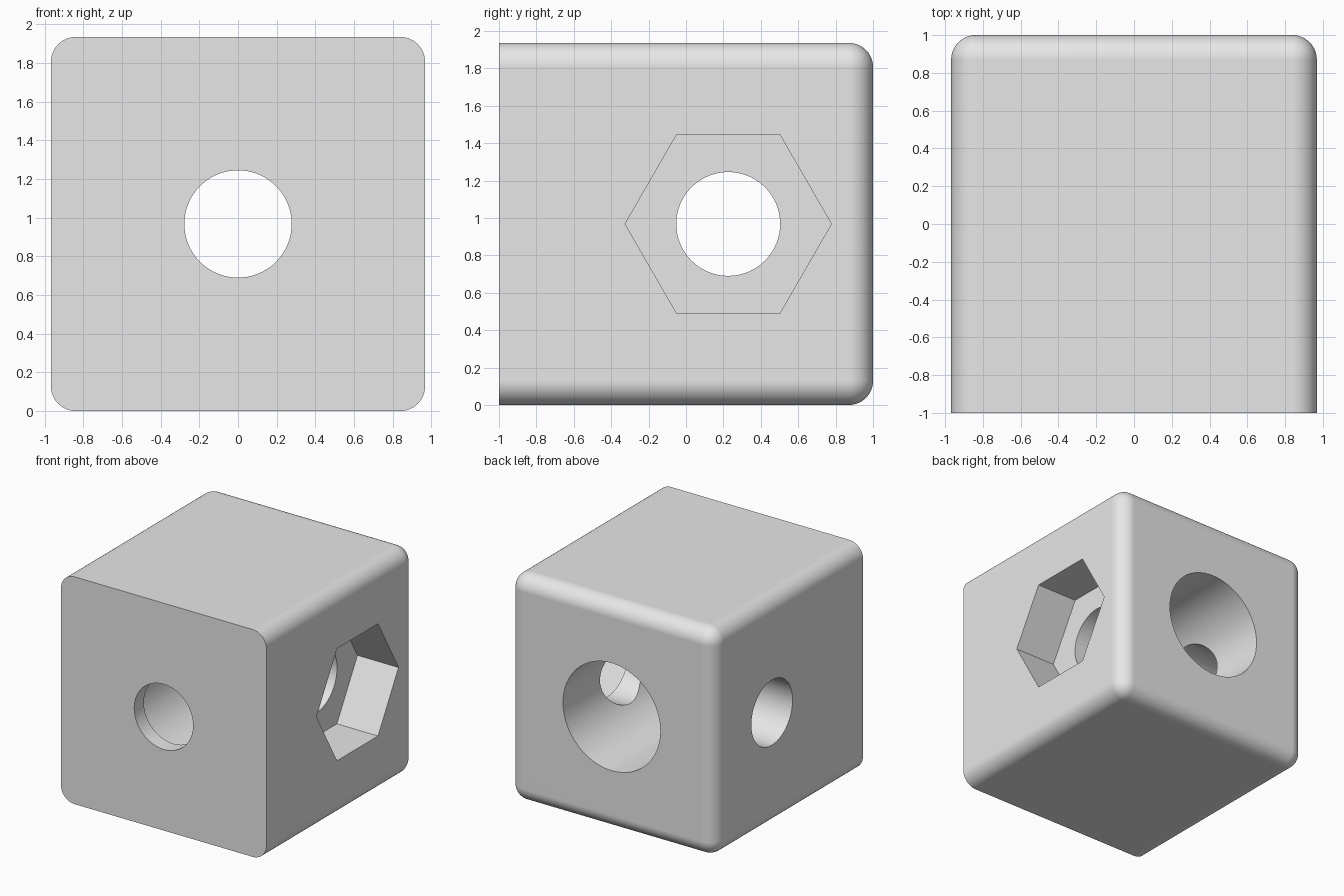
import bpy
import bmesh
import math

cube = bpy.data.objects.get("Cube")
if cube:
    bpy.data.objects.remove(cube, do_unlink=True)

UNIT = 2 / 31                 # the block is 30 x 31 x 30 units
W, D = 30 * UNIT, 31 * UNIT
MID = W / 2                   # height of every hole centre
CROSS_Y = 3.5 * UNIT          # depth position of the sideways hole
BORE = 4.3 * UNIT
POCKET = 7.1 * UNIT
NUT = 8.55 * UNIT

grey = bpy.data.materials.new("light grey")
grey.use_nodes = True
grey.diffuse_color = (0.8, 0.8, 0.8, 1)
grey.node_tree.nodes["Principled BSDF"].inputs["Base Color"].default_value = (0.8, 0.8, 0.8, 1)


def add_object(name, bm):
    mesh = bpy.data.meshes.new(name)
    bmesh.ops.recalc_face_normals(bm, faces=bm.faces)
    bm.to_mesh(mesh)
    bm.free()
    mesh.materials.append(grey)
    obj = bpy.data.objects.new(name, mesh)
    bpy.context.scene.collection.objects.link(obj)
    return obj


def prism(name, radius, sides, start, end, axis):
    """Prism running along x or y between two positions."""
    bm = bmesh.new()
    ring = []
    for i in range(sides):
        a = math.tau * i / sides
        u, z = radius * math.cos(a), MID + radius * math.sin(a)
        ring.append(bm.verts.new((start, CROSS_Y + u, z) if axis == "x" else (u, start, z)))
    face = bm.faces.new(ring)
    out = bmesh.ops.extrude_face_region(bm, geom=[face])
    step = (end - start, 0, 0) if axis == "x" else (0, end - start, 0)
    bmesh.ops.translate(bm, vec=step, verts=[v for v in out["geom"] if isinstance(v, bmesh.types.BMVert)])
    return add_object(name, bm)


# Block with every edge rounded except those of the front face
bm = bmesh.new()
bmesh.ops.create_cube(bm, size=1)
bmesh.ops.scale(bm, vec=(W, D, W), verts=bm.verts)
bmesh.ops.translate(bm, vec=(0, 0, MID), verts=bm.verts)
rounded = [e for e in bm.edges if any(v.co.y > 0 for v in e.verts)]
bmesh.ops.bevel(bm, geom=rounded, offset=2 * UNIT, segments=14, profile=0.5,
                affect="EDGES", clamp_overlap=True)
block = add_object("corner_block", bm)

# Holes: front bore, deep back pocket, sideways bore, hexagonal nut recess
cutters = [
    prism("front_bore", BORE, 96, -D, 0, "y"),
    prism("back_pocket", POCKET, 128, -D / 2 + 2 * UNIT, D, "y"),
    prism("side_bore", BORE, 96, -W, W, "x"),
    prism("nut_recess", NUT, 6, W / 2 - 6 * UNIT, W, "x"),
]
bpy.context.view_layer.objects.active = block
for cutter in cutters:
    cutter.hide_render = True
    mod = block.modifiers.new(cutter.name, "BOOLEAN")
    mod.operation = "DIFFERENCE"
    mod.solver = "EXACT"
    mod.object = cutter
    bpy.ops.object.modifier_apply(modifier=mod.name)
    bpy.data.objects.remove(cutter, do_unlink=True)

# Smooth curves, crisp rims, level flats
bpy.ops.object.select_all(action="DESELECT")
block.select_set(True)
bpy.ops.object.shade_smooth_by_angle(angle=math.radians(25))
weighted = block.modifiers.new("flat_faces", "WEIGHTED_NORMAL")
weighted.keep_sharp = True
